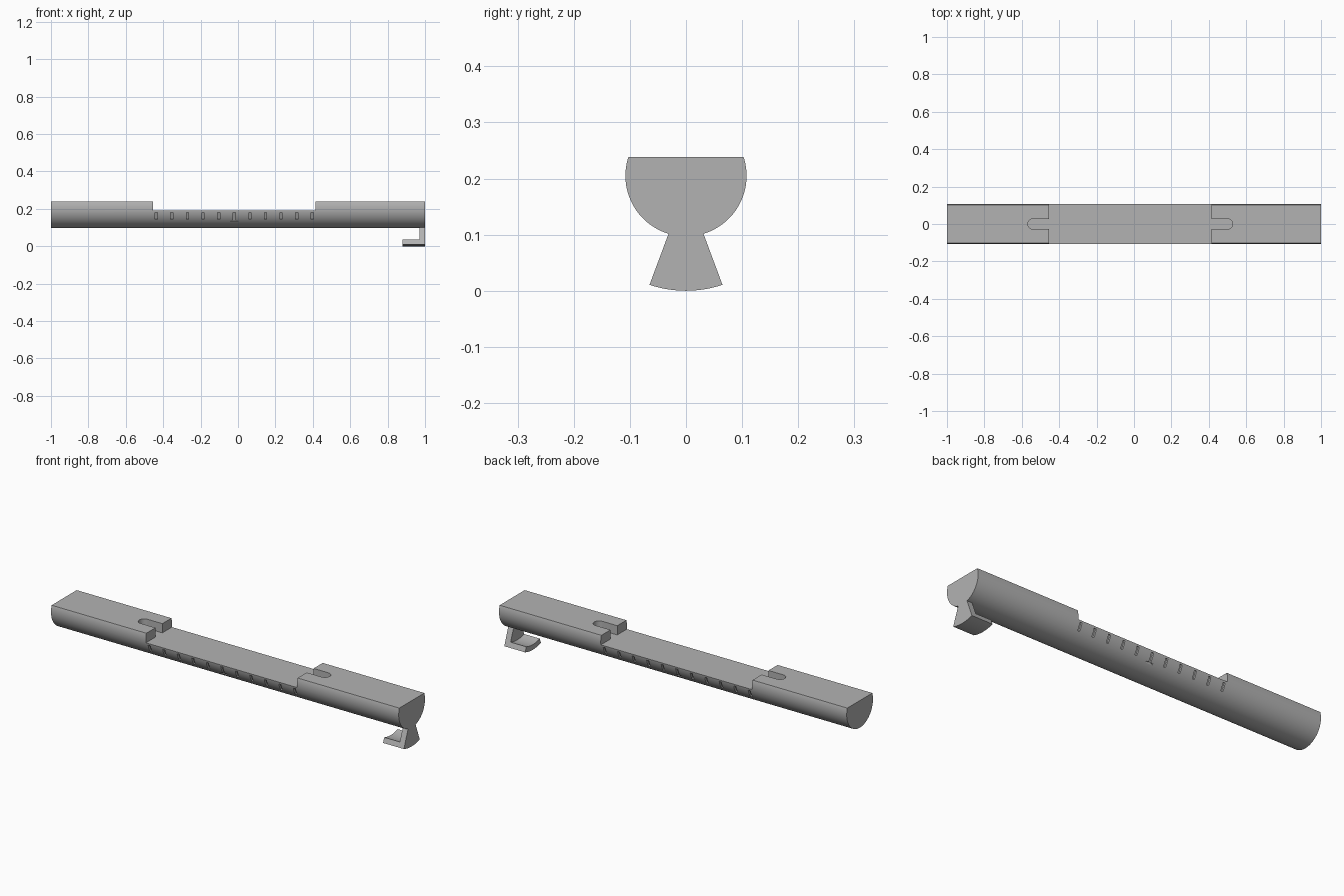
import bpy, bmesh
from math import sin, cos, asin, pi, radians
from mathutils import Matrix, Vector

if "Cube" in bpy.data.objects:
    bpy.data.objects.remove(bpy.data.objects["Cube"], do_unlink=True)

grey = bpy.data.materials.new("plain_grey")
grey.use_nodes = True
grey.diffuse_color = (0.45, 0.45, 0.45, 1)
grey.node_tree.nodes["Principled BSDF"].inputs["Base Color"].default_value = grey.diffuse_color

AXIS_Z, RADIUS = 0.205, 0.108      # centre and radius of the round bar
FLAT_Z, RECESS_Z = 0.238, 0.19
LEFT_END, RIGHT_END = -0.455, 0.415


def finish(name, bm):
    bmesh.ops.recalc_face_normals(bm, faces=bm.faces)
    mesh = bpy.data.meshes.new(name)
    bm.to_mesh(mesh)
    bm.free()
    mesh.materials.append(grey)
    obj = bpy.data.objects.new(name, mesh)
    bpy.context.collection.objects.link(obj)
    return obj


def arc(radius, start, end, steps):
    """Points (y, z) round the bar axis; angle 0 points straight down."""
    angles = [start + (end - start) * i / steps for i in range(steps + 1)]
    return [(radius * sin(a), AXIS_Z - radius * cos(a)) for a in angles]


def extrude_x(name, profile, x0, x1):
    bm = bmesh.new()
    face = bm.faces.new([bm.verts.new((x0, y, z)) for y, z in profile])
    new = bmesh.ops.extrude_face_region(bm, geom=[face])["geom"]
    bmesh.ops.translate(bm, vec=(x1 - x0, 0, 0),
                        verts=[v for v in new if isinstance(v, bmesh.types.BMVert)])
    return finish(name, bm)


def box(name, low, high, matrix=Matrix()):
    low, high = Vector(low), Vector(high)
    bm = bmesh.new()
    bmesh.ops.create_cube(bm, size=1, matrix=matrix @ Matrix.Translation((low + high) / 2)
                          @ Matrix.Diagonal((*(high - low), 1)))
    return finish(name, bm)


def peg(name, x, radius, z0, z1):
    bm = bmesh.new()
    bmesh.ops.create_cone(bm, cap_ends=True, segments=32, radius1=radius, radius2=radius,
                          depth=z1 - z0, matrix=Matrix.Translation((x, 0, (z0 + z1) / 2)))
    return finish(name, bm)


def combine(target, tool, operation="DIFFERENCE"):
    mod = target.modifiers.new("combine", "BOOLEAN")
    mod.operation, mod.object, mod.solver = operation, tool, "EXACT"
    bpy.context.view_layer.objects.active = target
    bpy.ops.object.modifier_apply(modifier=mod.name)
    bpy.data.objects.remove(tool, do_unlink=True)


# Round bar with a flat top
rim = pi / 2 + asin((FLAT_Z - AXIS_Z) / RADIUS)
bar = extrude_x("bar", arc(RADIUS, -rim, rim, 64), -1, 1)

# Lowered middle section
combine(bar, box("recess_cutter", (LEFT_END, -0.2, RECESS_Z), (RIGHT_END, 0.2, 0.3)))

# Round-ended slot and shallow seat at each end of the recess
for edge, centre in ((LEFT_END, -0.54), (RIGHT_END, 0.5)):
    inner = edge + (0.02 if edge < 0 else -0.02)
    combine(bar, box("slot_cutter", (min(inner, centre), -0.028, RECESS_Z),
                     (max(inner, centre), 0.028, 0.3)))
    combine(bar, peg("seat_cutter", centre, 0.028, RECESS_Z - 0.003, 0.3))

# Engraved scale on both sides, with a longer footed mark in the middle
for side in (0, pi):
    place = (Matrix.Translation((-0.02, 0, AXIS_Z)) @ Matrix.Rotation(side, 4, "Z")
             @ Matrix.Rotation(radians(24), 4, "X"))
    for i in range(-5, 6):
        x = i * 0.0835
        low = -0.03 if i == 0 else -0.02
        combine(bar, box("mark_cutter", (x - 0.006, -0.15, low), (x + 0.006, -0.098, 0.02), place))
    combine(bar, box("mark_foot_cutter", (-0.019, -0.15, -0.034), (0.019, -0.098, -0.026), place))

# Hanging clip: flared web plus curved toe plate
foot = extrude_x("foot", [(-0.028, 0.11)] + arc(0.205, -0.323, 0.323, 16) + [(0.028, 0.11)], 0.88, 1)
gap = arc(0.178, -0.6, 0.6, 24) + [(0.1, 0.2), (-0.1, 0.2)]
combine(foot, extrude_x("foot_gap_cutter", gap, 0.8, 0.97))
foot.name = "foot"

# Smooth round surfaces, crisp edges
for obj in (bar, foot):
    bpy.ops.object.select_all(action="DESELECT")
    obj.select_set(True)
    bpy.context.view_layer.objects.active = obj
    bpy.ops.object.shade_smooth_by_angle(angle=radians(25))
